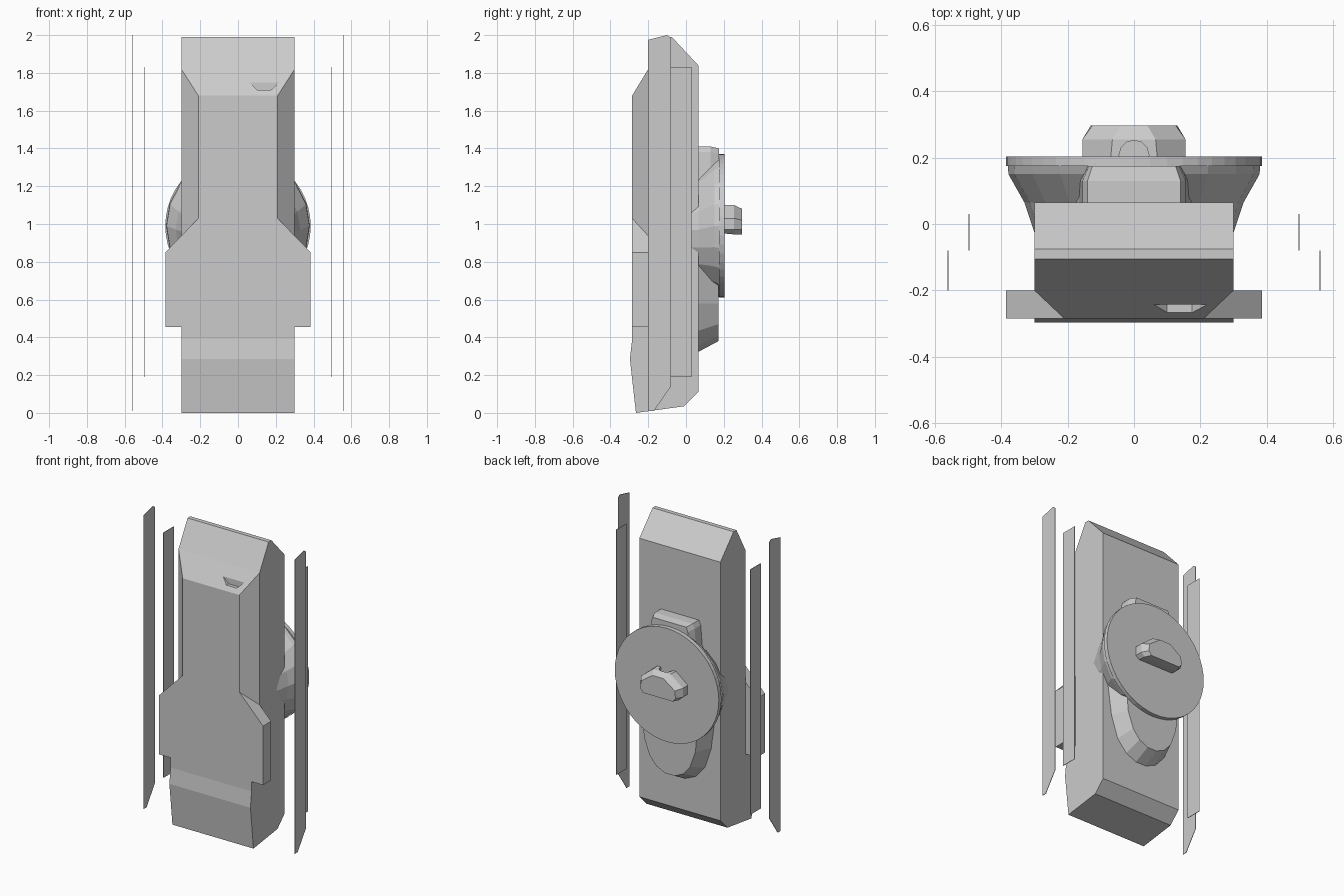
import bpy, bmesh, math


def loft(name, rings):
    """Closed solid through rings of equal point count."""
    bm = bmesh.new()
    vs = [[bm.verts.new(p) for p in r] for r in rings]
    n = len(vs[0])
    for a, b in zip(vs, vs[1:]):
        for i in range(n):
            j = (i + 1) % n
            bm.faces.new((a[i], a[j], b[j], b[i]))
    bm.faces.new(vs[0])
    bm.faces.new(vs[-1][::-1])
    bmesh.ops.recalc_face_normals(bm, faces=bm.faces)
    return finish(name, bm)


def finish(name, bm):
    me = bpy.data.meshes.new(name)
    bm.to_mesh(me)
    bm.free()
    ob = bpy.data.objects.new(name, me)
    bpy.context.collection.objects.link(ob)
    return ob


def sym(half, y):
    """Mirror an (x, z) half outline into a full ring at depth y."""
    return [(x, y, z) for x, z in half] + [(-x, y, z) for x, z in half[::-1]]


def oval(y, rx, rz, cz, n):
    return [(rx * math.cos(2 * math.pi * i / n), y,
             cz + rz * math.sin(2 * math.pi * i / n)) for i in range(n)]


def cut(ob, cutter):
    m = ob.modifiers.new("cut", 'BOOLEAN')
    m.object = cutter
    m.operation = 'DIFFERENCE'
    m.solver = 'EXACT'
    cutter.hide_render = True
    cutter.hide_viewport = True


# Main hull: side profile extruded across the width
profile = [(-0.2, 1.82), (-0.105, 1.99), (-0.075, 1.99), (0.065, 1.84),
           (0.065, 0.11), (-0.01, 0.035), (-0.265, 0.0), (-0.297, 0.285),
           (-0.285, 0.39), (-0.2, 0.39)]
loft("hull", [[(x, y, z) for y, z in profile] for x in (-0.3, 0.3)])

# Front deck plate with chamfered sides and wider lower shoulders
shoulder = [(0.385, 0.85), (0.385, 0.455), (0.3, 0.455), (0.3, 0.385)]
deck = loft("deck_plate", [
    sym([(0.3, 1.82), (0.3, 0.937)] + shoulder, -0.2),
    sym([(0.21, 1.68), (0.21, 1.03)] + shoulder, -0.285)])

# Vision slot recessed into the sloped end of the deck
slot = loft("slot_cutter", [
    [(0.10, y, 1.71) for y in (-0.30,)] + [(0.175, -0.30, 1.71),
     (0.175, -0.243, 1.71), (0.10, -0.243, 1.71)],
    [(0.06, -0.30, 1.75), (0.22, -0.30, 1.75),
     (0.22, -0.243, 1.75), (0.06, -0.243, 1.75)]])
cut(deck, slot)

# Thin side skirts: outer shaped sheets and inner rectangular sheets
outer = [(-0.2, 1.975), (-0.1, 2.0), (-0.08, 1.985),
         (-0.08, 0.14), (-0.17, 0.01), (-0.2, 0.01)]
inner = [(-0.08, 1.83), (0.03, 1.83), (0.03, 0.19), (-0.08, 0.19)]
for label, x, pts in (("outer_skirt", 0.558, outer), ("inner_skirt", 0.495, inner)):
    for side, s in (("right", 1), ("left", -1)):
        loft(f"{label}_{side}", [[(s * (x + d), y, z) for y, z in pts]
                                 for d in (0, 0.003)])

# Turret bowl, tapering into the hull
loft("turret_bowl", [oval(-0.04, 0.295, 0.25, 0.96, 20),
                     oval(0.065, 0.33, 0.31, 0.97, 20),
                     oval(0.15, 0.378, 0.365, 0.99, 20),
                     oval(0.18, 0.38, 0.38, 0.99, 20)])

# Flat round turret plate
loft("turret_plate", [oval(0.175, 0.385, 0.38, 0.99, 48),
                      oval(0.203, 0.385, 0.38, 0.99, 48)])

# Rounded tongue below the turret
loft("turret_tongue", [
    sym([(0.27, 0.8), (0.24, 0.58), (0.19, 0.43), (0.12, 0.35), (0.04, 0.315)], 0.05),
    sym([(0.21, 0.8), (0.19, 0.58), (0.15, 0.47), (0.10, 0.41), (0.035, 0.38)], 0.172)])

# Neck block above the turret
loft("turret_neck", [
    sym([(0.14, 1.41), (0.155, 1.38), (0.165, 1.25), (0.23, 1.1)], 0.055),
    sym([(0.14, 1.41), (0.155, 1.38), (0.165, 1.25), (0.23, 1.1)], 0.13),
    sym([(0.125, 1.40), (0.135, 1.37), (0.15, 1.25), (0.20, 1.1)], 0.175)])

# Small raised hood with a round opening
hood = loft("hood", [
    sym([(0.07, 1.10), (0.155, 1.03), (0.155, 0.97), (0.13, 0.95)], 0.2),
    sym([(0.065, 1.10), (0.155, 1.03), (0.155, 0.97), (0.13, 0.945)], 0.255),
    sym([(0.04, 1.08), (0.125, 1.02), (0.13, 0.97), (0.11, 0.945)], 0.297)])
bore = loft("bore_cutter", [
    [(0.045 * math.cos(a * math.pi / 6), 0.207 + 0.045 * math.sin(a * math.pi / 6), z)
     for a in range(12)] for z in (1.02, 1.2)])
cut(hood, bore)
